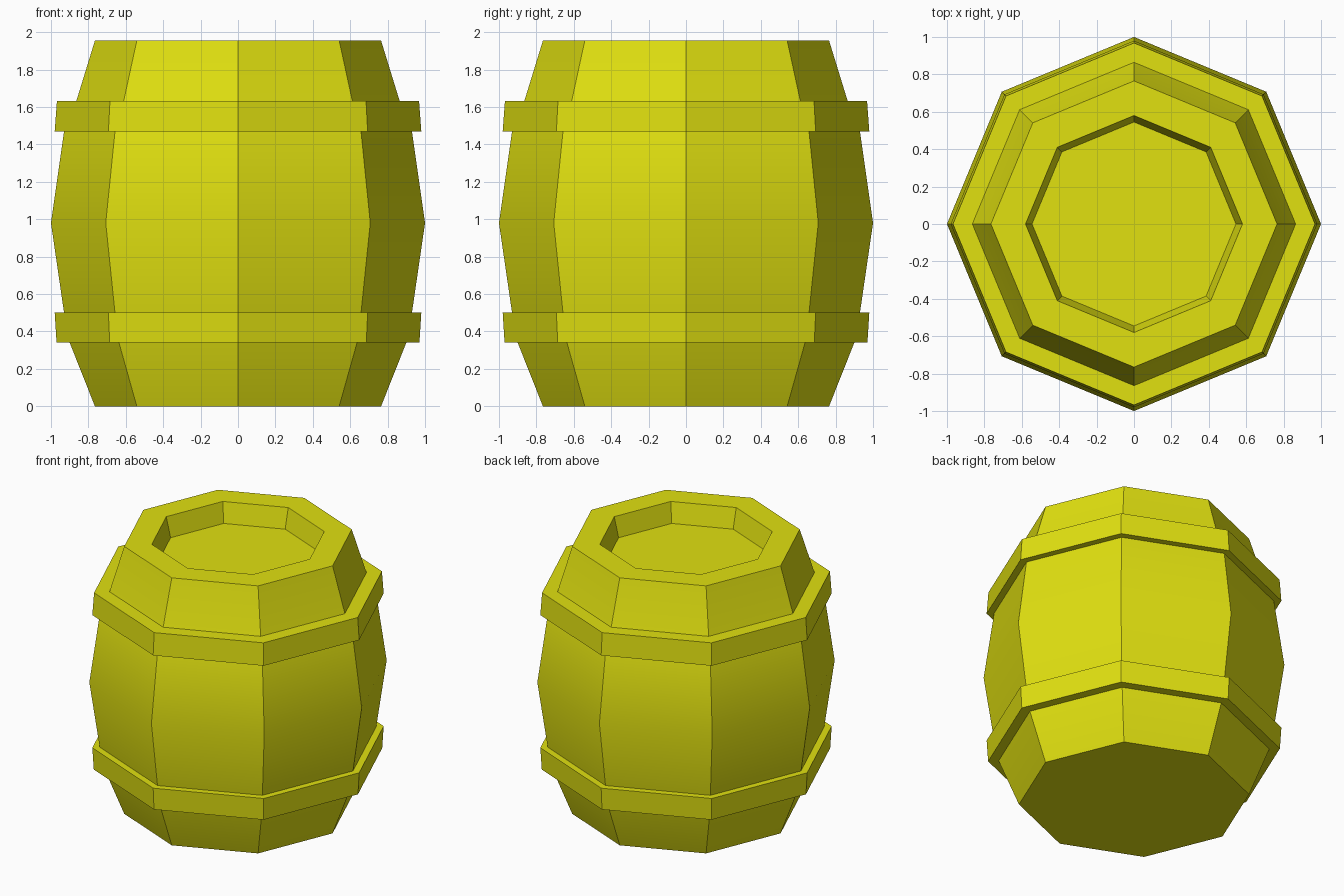
import bpy, bmesh, math

if "Cube" in bpy.data.objects:
    bpy.data.objects.remove(bpy.data.objects["Cube"])

SIDES = 8

yellow = bpy.data.materials.new("barrel yellow")
yellow.diffuse_color = (0.75, 0.75, 0.005, 1)
yellow.use_nodes = True
yellow.node_tree.nodes["Principled BSDF"].inputs["Base Color"].default_value = yellow.diffuse_color


def lathe(name, profile, ring=False):
    """Spin (radius, z) points into an eight-sided solid; ring closes the profile on itself."""
    bm = bmesh.new()
    loops = []
    for r, z in profile:
        loops.append([bm.verts.new((r * math.cos(2 * math.pi * i / SIDES),
                                    r * math.sin(2 * math.pi * i / SIDES), z))
                      for i in range(SIDES)])
    pairs = list(zip(loops, loops[1:]))
    if ring:
        pairs.append((loops[-1], loops[0]))
    for a, b in pairs:
        for i in range(SIDES):
            j = (i + 1) % SIDES
            bm.faces.new((a[i], a[j], b[j], b[i]))
    if not ring:
        bm.faces.new(loops[0][::-1])
        bm.faces.new(loops[-1])
    bmesh.ops.recalc_face_normals(bm, faces=bm.faces)
    mesh = bpy.data.meshes.new(name)
    bm.to_mesh(mesh)
    bm.free()
    mesh.materials.append(yellow)
    obj = bpy.data.objects.new(name, mesh)
    bpy.context.collection.objects.link(obj)
    # smooth along the bulge, crisp between staves
    bpy.ops.object.select_all(action='DESELECT')
    obj.select_set(True)
    bpy.context.view_layer.objects.active = obj
    bpy.ops.object.shade_smooth_by_angle(angle=math.radians(30))
    return obj


# Bulging body with a recessed lid
lathe("barrel_body", [(0.765, 0), (0.90, 0.34), (0.93, 0.50), (1.0, 0.98),
                      (0.93, 1.47), (0.865, 1.63), (0.765, 1.955),
                      (0.58, 1.955), (0.545, 1.81)])

# Two hoops, each tapering away from the middle
lathe("lower_hoop", [(0.89, 0.34), (0.97, 0.34), (0.98, 0.50), (0.92, 0.50)], ring=True)
lathe("upper_hoop", [(0.92, 1.47), (0.98, 1.47), (0.968, 1.632), (0.855, 1.632)], ring=True)
